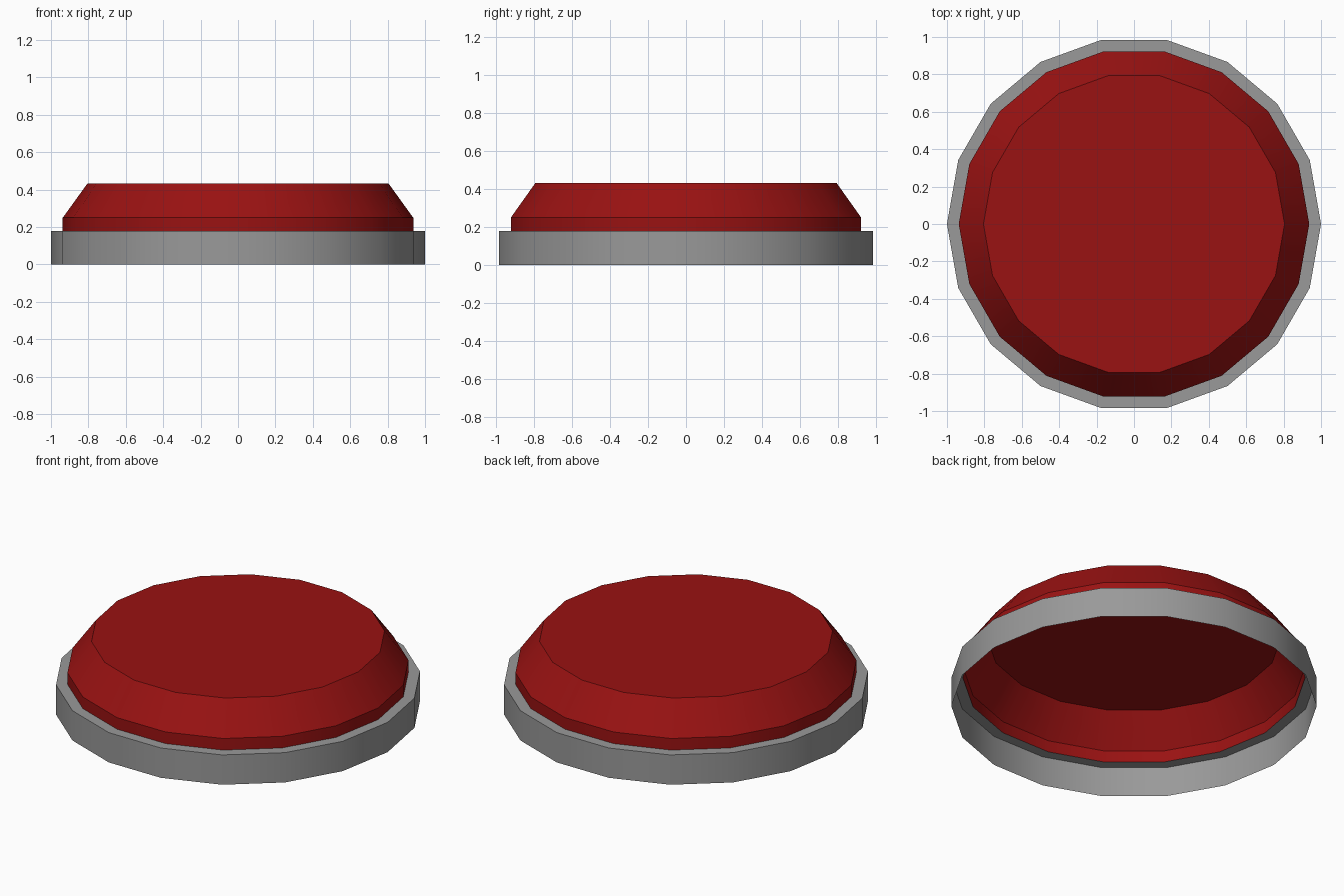
import bpy
import bmesh
from math import cos, sin, tau, radians

SIDES = 18

default = bpy.data.objects.get("Cube")
if default:
    bpy.data.objects.remove(default, do_unlink=True)


def make_material(name, colour):
    mat = bpy.data.materials.new(name)
    mat.use_nodes = True
    mat.diffuse_color = colour
    mat.node_tree.nodes["Principled BSDF"].inputs["Base Color"].default_value = colour
    return mat


def lathe(name, profile, mat, cap=False):
    """Spin a (radius, height) profile, listed bottom to top, into an open shell."""
    bm = bmesh.new()
    rings = [[bm.verts.new((r * cos(tau * i / SIDES), r * sin(tau * i / SIDES), z))
              for i in range(SIDES)] for r, z in profile]
    for low, high in zip(rings, rings[1:]):
        for i in range(SIDES):
            j = (i + 1) % SIDES
            bm.faces.new((low[i], low[j], high[j], high[i]))
    if cap:
        bm.faces.new(rings[-1])
    mesh = bpy.data.meshes.new(name)
    bm.to_mesh(mesh)
    bm.free()
    mesh.materials.append(mat)
    obj = bpy.data.objects.new(name, mesh)
    bpy.context.collection.objects.link(obj)
    bpy.ops.object.select_all(action="DESELECT")
    obj.select_set(True)
    bpy.context.view_layer.objects.active = obj
    bpy.ops.object.shade_smooth_by_angle(angle=radians(30))
    return obj


grey = make_material("grey metal", (0.32, 0.32, 0.32, 1))
red = make_material("red plastic", (0.32, 0.006, 0.006, 1))

# Hollow base: outer wall and flat rim
lathe("base_ring", [(1.0, 0), (1.0, 0.18), (0.937, 0.18)], grey)

# Hollow button: short skirt, sloped shoulder and flat top
lathe("button_cap", [(0.937, 0.18), (0.937, 0.25), (0.805, 0.433)], red, cap=True)
